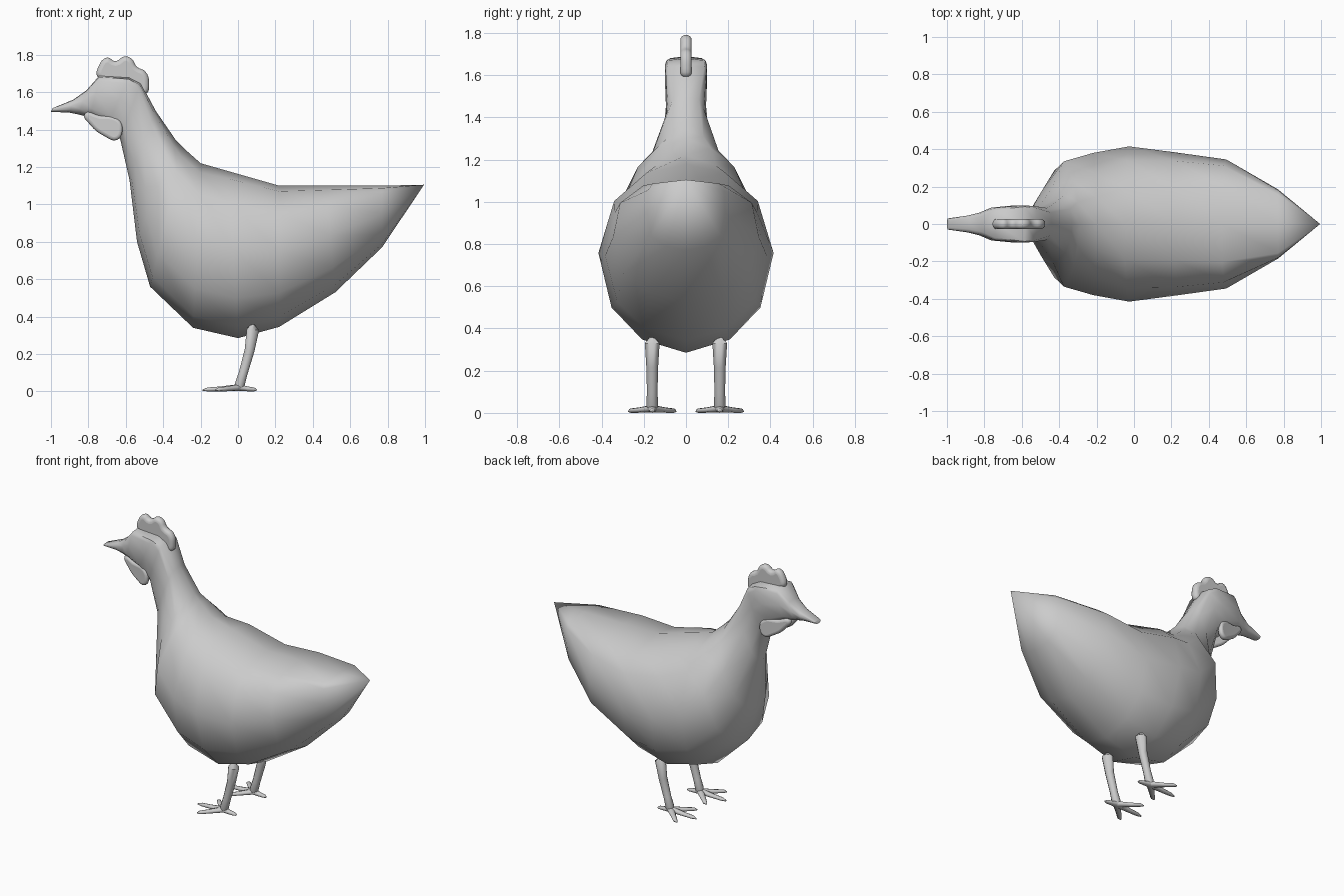
import bpy, bmesh, math
from mathutils import Vector

if "Cube" in bpy.data.objects:
    bpy.data.objects.remove(bpy.data.objects["Cube"])

def finish(name, mesh, angle=50):
    ob = bpy.data.objects.new(name, mesh)
    bpy.context.collection.objects.link(ob)
    bpy.ops.object.select_all(action='DESELECT')
    ob.select_set(True)
    bpy.context.view_layer.objects.active = ob
    bpy.ops.object.shade_smooth_by_angle(angle=math.radians(angle))
    return ob

def curve_mesh(name, curve):
    tmp = bpy.data.objects.new("tmp", curve)
    bpy.context.collection.objects.link(tmp)
    bpy.context.view_layer.update()
    dg = bpy.context.evaluated_depsgraph_get()
    mesh = bpy.data.meshes.new_from_object(tmp.evaluated_get(dg))
    bpy.data.objects.remove(tmp)
    mesh.name = name
    return mesh

def plate(name, outline, half, place):
    """Soft-edged plate in the xz plane; place(x, d) gives y from depth d."""
    cu = bpy.data.curves.new(name, 'CURVE')
    cu.dimensions, cu.fill_mode = '2D', 'BOTH'
    r = half * 0.9
    cu.extrude, cu.bevel_depth, cu.offset, cu.bevel_resolution = half - r, r, -r, 3
    cu.resolution_u = 4
    sp = cu.splines.new('BEZIER')
    sp.bezier_points.add(len(outline) - 1)
    for bp, (x, z) in zip(sp.bezier_points, outline):
        bp.co = (x, z, 0)
        bp.handle_left_type = bp.handle_right_type = 'AUTO'
    sp.use_cyclic_u = True
    mesh = curve_mesh(name, cu)
    for v in mesh.vertices:
        x, z, d = v.co
        v.co = (x, place(x, -d), z)
    return finish(name, mesh, 60)

def tube(bm, pts, sides=10, flat=1.0):
    """Tapered tube through (x, y, z, radius) points, added to bm."""
    rings = []
    for i, p in enumerate(pts):
        a, b = pts[max(i - 1, 0)], pts[min(i + 1, len(pts) - 1)]
        q = (Vector(b[:3]) - Vector(a[:3])).to_track_quat('Z', 'Y')
        ring = []
        for k in range(sides):
            t = 2 * math.pi * k / sides
            d = q @ Vector((math.cos(t), math.sin(t), 0)) * p[3]
            d.z *= flat
            ring.append(bm.verts.new(Vector(p[:3]) + d))
        rings.append(ring)
    for r, s in zip(rings, rings[1:]):
        for k in range(sides):
            j = (k + 1) % sides
            bm.faces.new((r[k], r[j], s[j], s[k]))
    bm.faces.new(rings[0][::-1])
    bm.faces.new(rings[-1])

# Body, neck, head and beak: one loft.
# Stations: top x, top z, bottom x, bottom z, half width, shape (-1 sloped shoulders, 0 round, 1 boxy)
stations = [
    (0.77, 1.10, 0.77, 0.77, 0.185, 0.8), (0.47, 1.10, 0.52, 0.53, 0.345, 0.2),
    (0.22, 1.10, 0.22, 0.345, 0.383, 0), (-0.05, 1.177, 0.00, 0.285, 0.415, -0.3),
    (-0.20, 1.22, -0.24, 0.34, 0.38, -0.8), (-0.29, 1.30, -0.47, 0.56, 0.335, -1),
    (-0.33, 1.34, -0.54, 0.80, 0.215, -0.8), (-0.44, 1.50, -0.58, 1.13, 0.092, 0.4),
    (-0.52, 1.65, -0.63, 1.35, 0.097, 0.9), (-0.58, 1.68, -0.70, 1.42, 0.10, 1),
    (-0.74, 1.69, -0.79, 1.465, 0.088, 0.8), (-0.81, 1.61, -0.85, 1.48, 0.06, 0.5),
    (-0.88, 1.56, -0.90, 1.49, 0.045, 0.3), (-0.99, 1.515, -1.00, 1.495, 0.03, 0.2)]
round_half = [(0, 0), (.5, .04), (.88, .2), (1, .47), (.85, .76), (.5, .93), (0, 1)]
boxy_half = [(0, 0), (.93, .04), (1, .12), (1, .45), (.9, .8), (.5, .95), (0, 1)]
slope_half = [(0, 0), (.35, .06), (.68, .18), (1, .47), (.85, .76), (.5, .93), (0, 1)]
bm = bmesh.new()
rings = []
for tx, tz, bx, bz, w, shape in stations:
    f, other = abs(shape), boxy_half if shape > 0 else slope_half
    half = [(a * (1 - f) + c * f, b * (1 - f) + d * f)
            for (a, b), (c, d) in zip(round_half, other)]
    prof = half + [(-u, v) for u, v in half[-2:0:-1]]
    rings.append([bm.verts.new((tx + (bx - tx) * v, u * w, tz + (bz - tz) * v)) for u, v in prof])
n = len(rings[0])
tip = bm.verts.new((0.995, 0, 1.105))
for k in range(n):
    j = (k + 1) % n
    bm.faces.new((tip, rings[0][j], rings[0][k]))
    for r, s in zip(rings, rings[1:]):
        bm.faces.new((r[k], r[j], s[j], s[k]))
bm.faces.new(rings[-1])
bmesh.ops.recalc_face_normals(bm, faces=bm.faces)
me = bpy.data.meshes.new("body")
bm.to_mesh(me)
bm.free()
finish("body", me, 55)

# Comb
plate("comb", [(-0.75, 1.68), (-0.745, 1.74), (-0.70, 1.785), (-0.655, 1.765), (-0.61, 1.79),
               (-0.57, 1.78), (-0.54, 1.735), (-0.495, 1.71), (-0.475, 1.65), (-0.495, 1.59),
               (-0.54, 1.62), (-0.62, 1.65)], 0.027, lambda x, d: d)

# Wattles, legs and feet on both sides
for side, s in (("left", -1), ("right", 1)):
    plate("wattle_" + side, [(-0.82, 1.485), (-0.74, 1.475), (-0.645, 1.46), (-0.618, 1.41),
                             (-0.645, 1.345), (-0.715, 1.365), (-0.79, 1.425)], 0.02,
          lambda x, d: s * (0.042 + 0.2 * (x + 0.82)) + d)
    y = 0.16 * s
    bm = bmesh.new()
    tube(bm, [(0.07, y, 0.40, .03), (0.08, y, 0.33, .035), (0.062, y, 0.22, .028),
              (0.028, y, 0.10, .025), (0.01, y, 0.04, .028), (0.005, y, 0.012, .02)])
    for dx, dy in ((-0.19, 0), (-0.12, 0.11), (-0.12, -0.11), (0.10, 0)):
        tube(bm, [(0.005, y, 0.022, .024), (dx * .5, y + dy * .55, 0.015, .017),
                  (dx * .85, y + dy * .92, 0.012, .014), (dx, y + dy, 0.008, .005)], 8, 0.75)
    bmesh.ops.recalc_face_normals(bm, faces=bm.faces)
    low = min(v.co.z for v in bm.verts)
    for v in bm.verts:
        v.co.z -= low if v.co.z < 0.2 else 0
    me = bpy.data.meshes.new("leg_" + side)
    bm.to_mesh(me)
    bm.free()
    finish("leg_" + side, me, 60)
